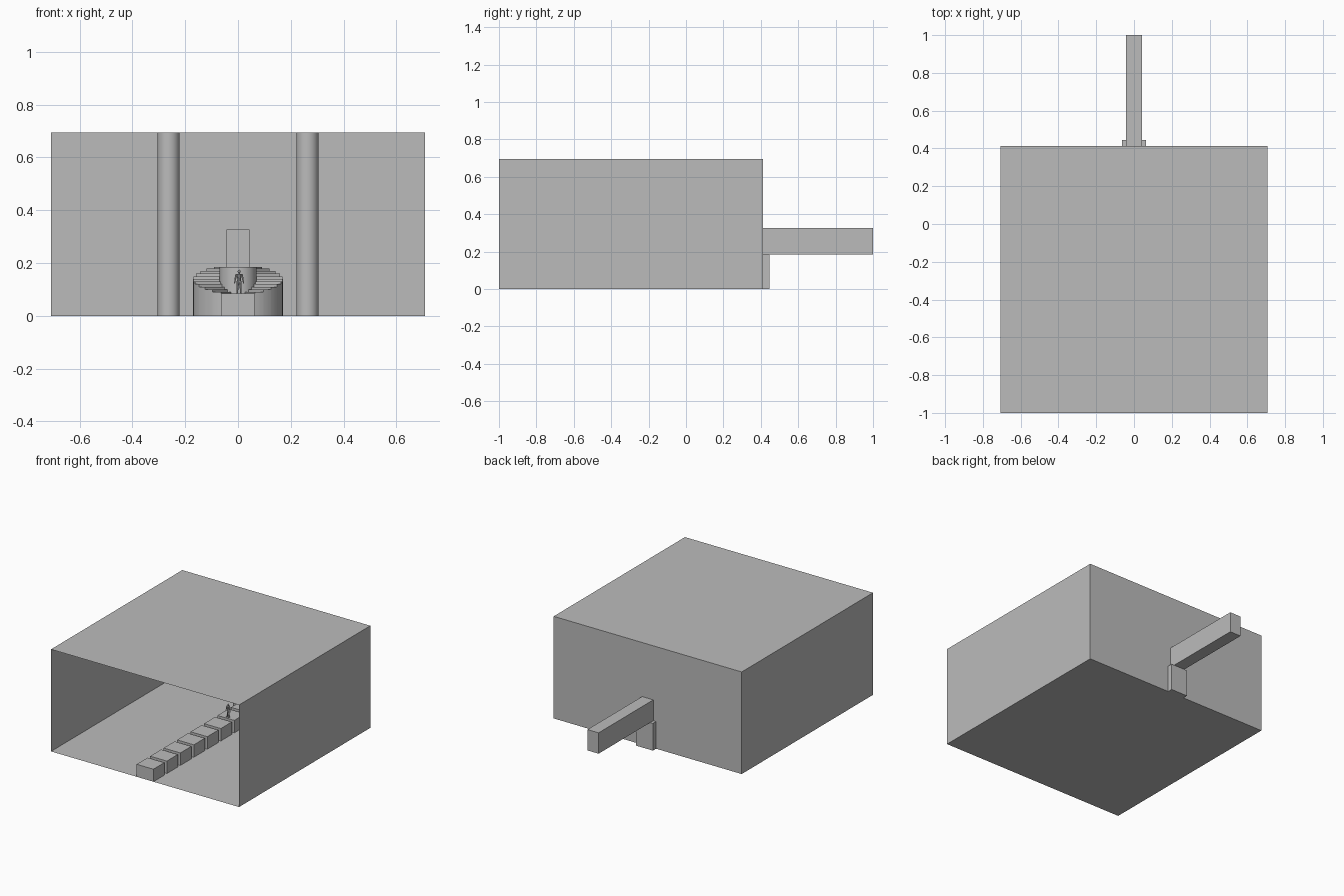
import bpy, bmesh, math
from mathutils import Vector

if "Cube" in bpy.data.objects:
    bpy.data.objects.remove(bpy.data.objects["Cube"])

grey = bpy.data.materials.new("stone grey")
grey.diffuse_color = (0.5, 0.5, 0.5, 1)
grey.use_nodes = True
grey.node_tree.nodes["Principled BSDF"].inputs["Base Color"].default_value = grey.diffuse_color

CY = 0.24            # centre of the round staircase
BACK = 0.412         # back wall
LOW, HIGH = 0.085, 0.185


def finish(name, bm, smooth=False):
    bmesh.ops.recalc_face_normals(bm, faces=bm.faces)
    me = bpy.data.meshes.new(name)
    bm.to_mesh(me)
    bm.free()
    me.materials.append(grey)
    ob = bpy.data.objects.new(name, me)
    bpy.context.collection.objects.link(ob)
    if smooth:
        bpy.ops.object.select_all(action='DESELECT')
        ob.select_set(True)
        bpy.context.view_layer.objects.active = ob
        bpy.ops.object.shade_smooth_by_angle(angle=math.radians(35))
    return ob


def add_box(bm, x, y, z, open_front=False, open_back=False):
    """Box from (min, max) ranges, optionally without its -y or +y side."""
    v = {(i, j, k): bm.verts.new((x[i], y[j], z[k]))
         for i in (0, 1) for j in (0, 1) for k in (0, 1)}
    ring = [(0, 0), (1, 0), (1, 1), (0, 1)]
    for n in range(4):
        a, b = ring[n], ring[(n + 1) % 4]
        bm.faces.new([v[a[0], 0, a[1]], v[b[0], 0, b[1]],
                      v[b[0], 1, b[1]], v[a[0], 1, a[1]]])
    for j, skip in ((0, open_front), (1, open_back)):
        if not skip:
            bm.faces.new([v[i, j, k] for i, k in ring])


def add_limb(bm, p, q, r1, r2, seg=10):
    """Tapered cylinder from p to q."""
    p, q = Vector(p), Vector(q)
    d = q - p
    res = bmesh.ops.create_cone(bm, cap_ends=True, segments=seg, radius1=r1,
                                radius2=r2, depth=d.length)
    rot = d.to_track_quat('Z', 'Y').to_matrix()
    bmesh.ops.rotate(bm, verts=res['verts'], matrix=rot)
    bmesh.ops.translate(bm, verts=res['verts'], vec=(p + q) / 2)


def add_sector(bm, a0, a1, r0, r1, z, seg):
    """Ring sector from the floor to z; angle 0 points to the front."""
    rows = []
    for n in range(seg + 1):
        a = math.radians(a0 + (a1 - a0) * n / seg)
        rows.append([bm.verts.new((r * math.sin(a), CY - r * math.cos(a), h))
                     for r, h in ((r0, 0), (r1, 0), (r1, z), (r0, z))])
    for s, t in zip(rows, rows[1:]):
        for k in range(4):
            m = (k + 1) % 4
            bm.faces.new([s[k], s[m], t[m], t[k]])
    bm.faces.new(rows[0])
    bm.faces.new(rows[-1])


# hall: floor, roof and side walls, open to the front
bm = bmesh.new()
add_box(bm, (-0.708, 0.708), (-1, BACK), (0, 0.695), True, True)
finish("hall_shell", bm)

# back wall with a doorway
bm = bmesh.new()
xs, zs = (-0.708, -0.042, 0.042, 0.708), (0, HIGH, 0.327, 0.695)
grid = [[bm.verts.new((x, BACK, z)) for z in zs] for x in xs]
for i in range(3):
    for k in range(3):
        if (i, k) != (1, 1):
            bm.faces.new([grid[i][k], grid[i + 1][k],
                          grid[i + 1][k + 1], grid[i][k + 1]])
finish("back_wall", bm)

# corridor behind the doorway
bm = bmesh.new()
add_box(bm, (-0.042, 0.042), (BACK, 1), (HIGH, 0.327), open_front=True)
finish("corridor", bm)

# path of blocks leading to the stairs
bm = bmesh.new()
for n in range(8):
    y = -1 + n * 0.145
    add_box(bm, (-0.063, 0.063), (y, min(y + 0.118, 0.085)), (0, LOW))
finish("path_blocks", bm)

# block under the doorway, reaching through the wall
bm = bmesh.new()
add_box(bm, (-0.063, 0.063), (0.395, 0.446), (0, HIGH))
finish("door_block", bm)

# double curved staircase with front and back landings
bm = bmesh.new()
add_sector(bm, -22, 22, 0.07, 0.17, LOW, 10)
add_sector(bm, 148, 212, 0.07, 0.17, HIGH, 14)
steps = 10
for side in (-1, 1):
    for n in range(steps):
        a = 22 + 126 * n / steps
        add_sector(bm, side * a, side * (a + 126 / steps), 0.07, 0.17,
                   LOW + (HIGH - LOW) * (n + 0.5) / steps, 3)
finish("curved_stairs", bm, True)

# central drum
bm = bmesh.new()
bmesh.ops.create_cone(bm, cap_ends=True, segments=48, radius1=0.07,
                      radius2=0.07, depth=HIGH)
bmesh.ops.translate(bm, verts=bm.verts, vec=(0, CY, HIGH / 2))
finish("central_drum", bm, True)

# pair of tall columns
for name, x in (("left_column", -0.263), ("right_column", 0.263)):
    bm = bmesh.new()
    add_limb(bm, (x, 0.32, 0), (x, 0.32, 0.695), 0.042, 0.042, 32)
    finish(name, bm, True)

# standing figure on the path
bm = bmesh.new()
FX, FY, Z = 0.004, -0.11, LOW
add_limb(bm, (FX, FY, Z + 0.042), (FX, FY, Z + 0.056), 0.008, 0.007)
add_limb(bm, (FX, FY, Z + 0.056), (FX, FY, Z + 0.074), 0.007, 0.011)
add_limb(bm, (FX, FY, Z + 0.072), (FX, FY, Z + 0.08), 0.003, 0.003)
head = bmesh.ops.create_uvsphere(bm, u_segments=12, v_segments=8, radius=0.006)
bmesh.ops.scale(bm, verts=head['verts'], vec=(0.85, 1, 1.15))
bmesh.ops.translate(bm, verts=head['verts'], vec=(FX, FY, Z + 0.083))
for s in (-1, 1):
    add_limb(bm, (FX + s * 0.004, FY, Z + 0.046), (FX + s * 0.006, FY, Z + 0.024), 0.005, 0.004)
    add_limb(bm, (FX + s * 0.006, FY, Z + 0.024), (FX + s * 0.007, FY, Z), 0.004, 0.0025)
    add_box(bm, (FX + s * 0.007 - 0.003, FX + s * 0.007 + 0.003),
            (FY - 0.01, FY + 0.004), (Z, Z + 0.004))
    add_limb(bm, (FX + s * 0.01, FY, Z + 0.073), (FX + s * 0.014, FY, Z + 0.056), 0.0035, 0.003)
    add_limb(bm, (FX + s * 0.014, FY, Z + 0.056), (FX + s * 0.017, FY - 0.003, Z + 0.038), 0.003, 0.002)
finish("standing_figure", bm, True)
